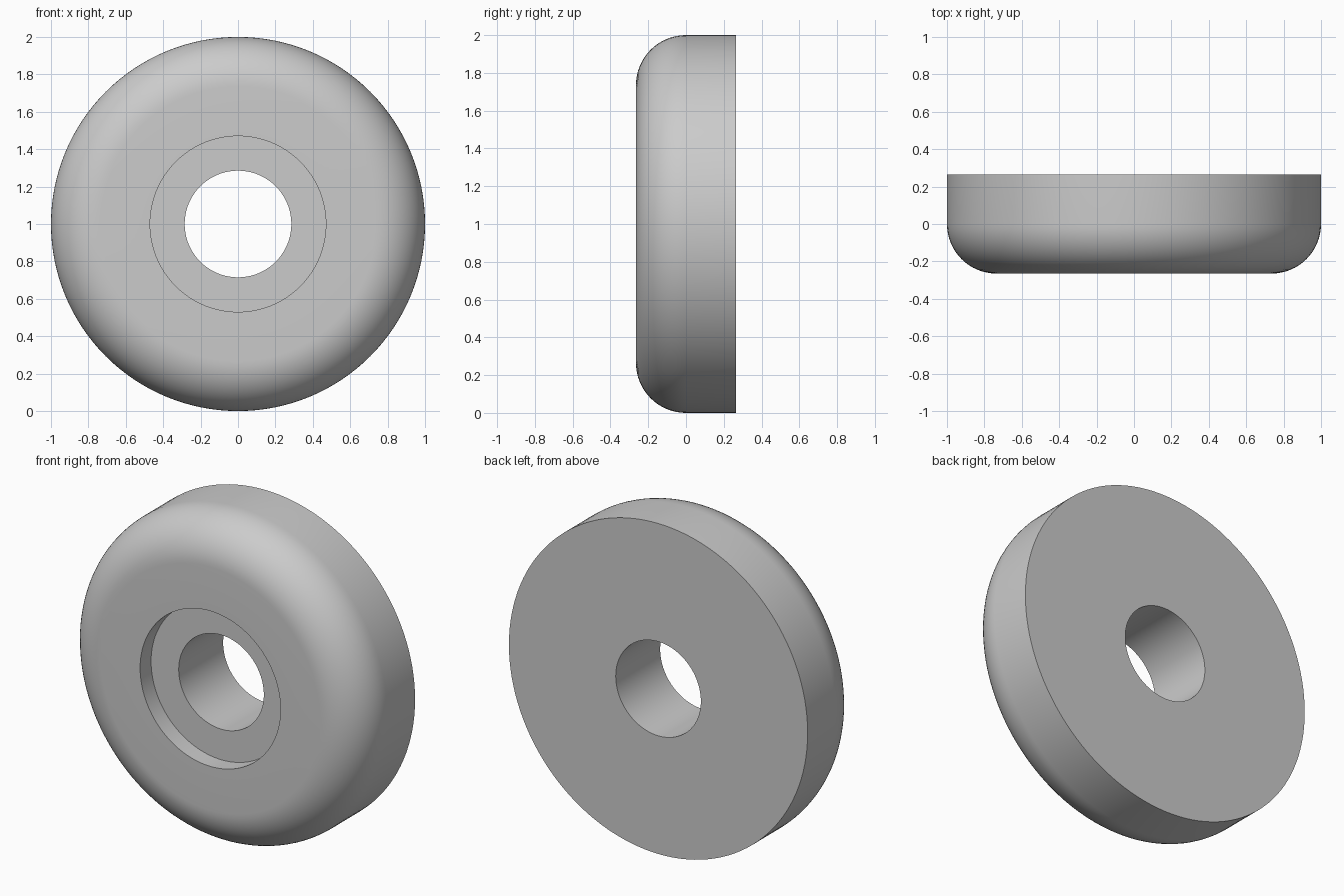
import bpy, bmesh
from math import sin, cos, pi, radians
from mathutils import Matrix, Vector

cube = bpy.data.objects.get("Cube")
if cube:
    bpy.data.objects.remove(cube, do_unlink=True)

# Single grey material
grey = bpy.data.materials.new("light_grey")
grey.use_nodes = True
colour = (0.6, 0.6, 0.6, 1)
grey.diffuse_color = colour
grey.node_tree.nodes["Principled BSDF"].inputs["Base Color"].default_value = colour

OUTER, HALF, FILLET = 1.0, 0.265, 0.265
BORE, RECESS, DEPTH = 0.285, 0.47, 0.105
SEGMENTS, ARC_STEPS = 128, 16

# Closed cross-section as (radius, y): bore, recess, rounded front edge, flat back
profile = [(BORE, HALF), (BORE, DEPTH - HALF), (RECESS, DEPTH - HALF), (RECESS, -HALF)]
for i in range(ARC_STEPS + 1):
    a = pi / 2 * i / ARC_STEPS
    profile.append((OUTER - FILLET + FILLET * sin(a), FILLET - HALF - FILLET * cos(a)))
profile.append((OUTER, HALF))

# Revolve the section around the y axis
bm = bmesh.new()
verts = [bm.verts.new((r, y, 0)) for r, y in profile]
edges = [bm.edges.new((v, verts[(i + 1) % len(verts)])) for i, v in enumerate(verts)]
bmesh.ops.spin(bm, geom=verts + edges, cent=(0, 0, 0), axis=(0, 1, 0),
               angle=2 * pi, steps=SEGMENTS, use_merge=True)
bmesh.ops.remove_doubles(bm, verts=bm.verts[:], dist=0.0001)
bmesh.ops.recalc_face_normals(bm, faces=bm.faces[:])
bmesh.ops.translate(bm, verts=bm.verts[:], vec=Vector((0, 0, OUTER)))

mesh = bpy.data.meshes.new("rounded_washer")
bm.to_mesh(mesh)
bm.free()
mesh.materials.append(grey)
washer = bpy.data.objects.new("rounded_washer", mesh)
bpy.context.collection.objects.link(washer)

# Smooth curves, crisp rims
bpy.ops.object.select_all(action="DESELECT")
washer.select_set(True)
bpy.context.view_layer.objects.active = washer
bpy.ops.object.shade_smooth_by_angle(angle=radians(30))
